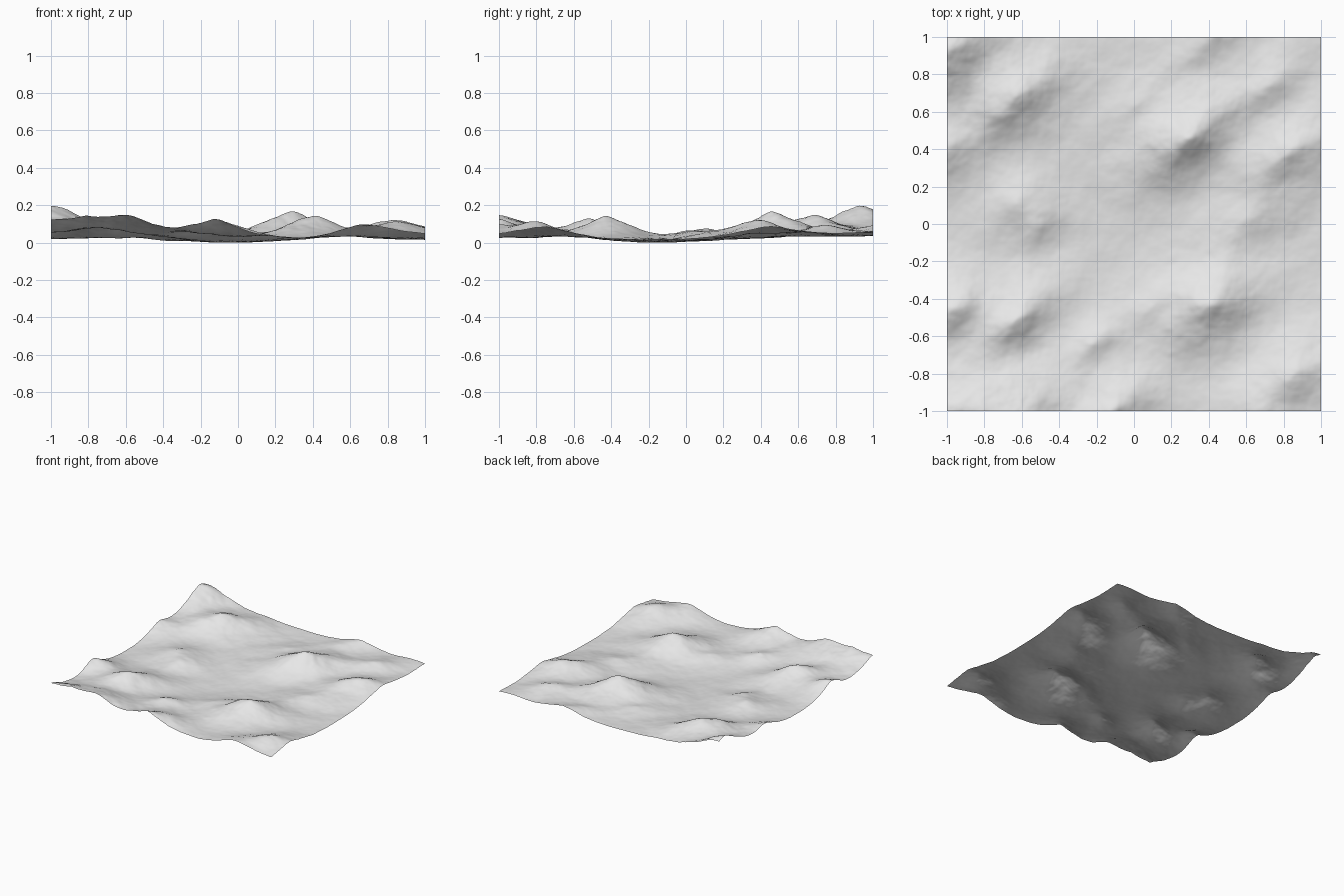
import bpy, bmesh, math
from mathutils import Vector, noise

cube = bpy.data.objects.get("Cube")
if cube:
    bpy.data.objects.remove(cube)

# Hills: x, y, height, length along ridge, width across ridge
HILLS = [
    (-1.0, 0.93, .15, .32, .25),
    (-.63, .67, .12, .28, .18),
    (.28, .47, .165, .26, .17),
    (.83, .38, .1, .26, .17),
    (.7, .75, .06, .26, .15),
    (.42, 1.0, .06, .25, .15),
    (-.62, .12, .055, .2, .16),
    (-.52, 0, .055, .18, .15),
    (.42, -.43, .135, .26, .18),
    (-.65, -.5, .12, .25, .16),
    (-.97, -.45, .1, .2, .16),
    (-.2, -.65, .06, .18, .13),
    (.86, -.8, .09, .25, .18),
    (.65, -1.0, .06, .18, .18),
    (-.58, -1.0, .115, .28, .22),
    (-.8, -1.0, .09, .28, .22),
    (-.12, -1.0, .11, .24, .17),
    (-1.0, -1.0, .07, .25, .2),
    (.6, .02, .05, .35, .17),
    (.1, -.42, .045, .2, .13),
    (0, .64, .035, .25, .12),
    (-1.0, .4, .07, .2, .17),
]
SLANT = math.radians(38)


def height(x, y):
    # Bend the ridges with broad noise, then blend hills into one surface
    warp = noise.noise_vector(Vector((x * 4, y * 4, 4))) * .035
    total = 0
    for hx, hy, h, length, width in HILLS:
        dx, dy = x + warp.x - hx, y + warp.y - hy
        u = (dx * math.cos(SLANT) + dy * math.sin(SLANT)) / length
        v = (dy * math.cos(SLANT) - dx * math.sin(SLANT)) / width
        if v < 0:
            v *= 1.15
        total += (h * math.exp(-(u * u + v * v) ** .75)) ** 1.7
    hill = total ** (1 / 1.7)
    # Gullies grow stronger on high ground, and the sheet lifts at its rim
    point = Vector((x * 5, y * 5, 1))
    rough = noise.fractal(point, 1, 2, 5)
    rim = .03 * math.hypot(y + .2, .1) + .015 * x * x
    return rim + hill + rough * (.004 + .08 * hill)


# Terrain sheet
bm = bmesh.new()
bmesh.ops.create_grid(bm, x_segments=200, y_segments=200, size=1)
for vert in bm.verts:
    vert.co.z = height(vert.co.x, vert.co.y)
lowest = min(vert.co.z for vert in bm.verts)
bmesh.ops.translate(bm, verts=bm.verts, vec=(0, 0, -lowest))
for face in bm.faces:
    face.smooth = True
mesh = bpy.data.meshes.new("terrain")
bm.to_mesh(mesh)
bm.free()

terrain = bpy.data.objects.new("terrain", mesh)
bpy.context.collection.objects.link(terrain)

# Pale grey ground
grey = bpy.data.materials.new("pale_grey")
grey.use_nodes = True
colour = (.8, .8, .8, 1)
grey.diffuse_color = colour
grey.node_tree.nodes["Principled BSDF"].inputs["Base Color"].default_value = colour
mesh.materials.append(grey)
